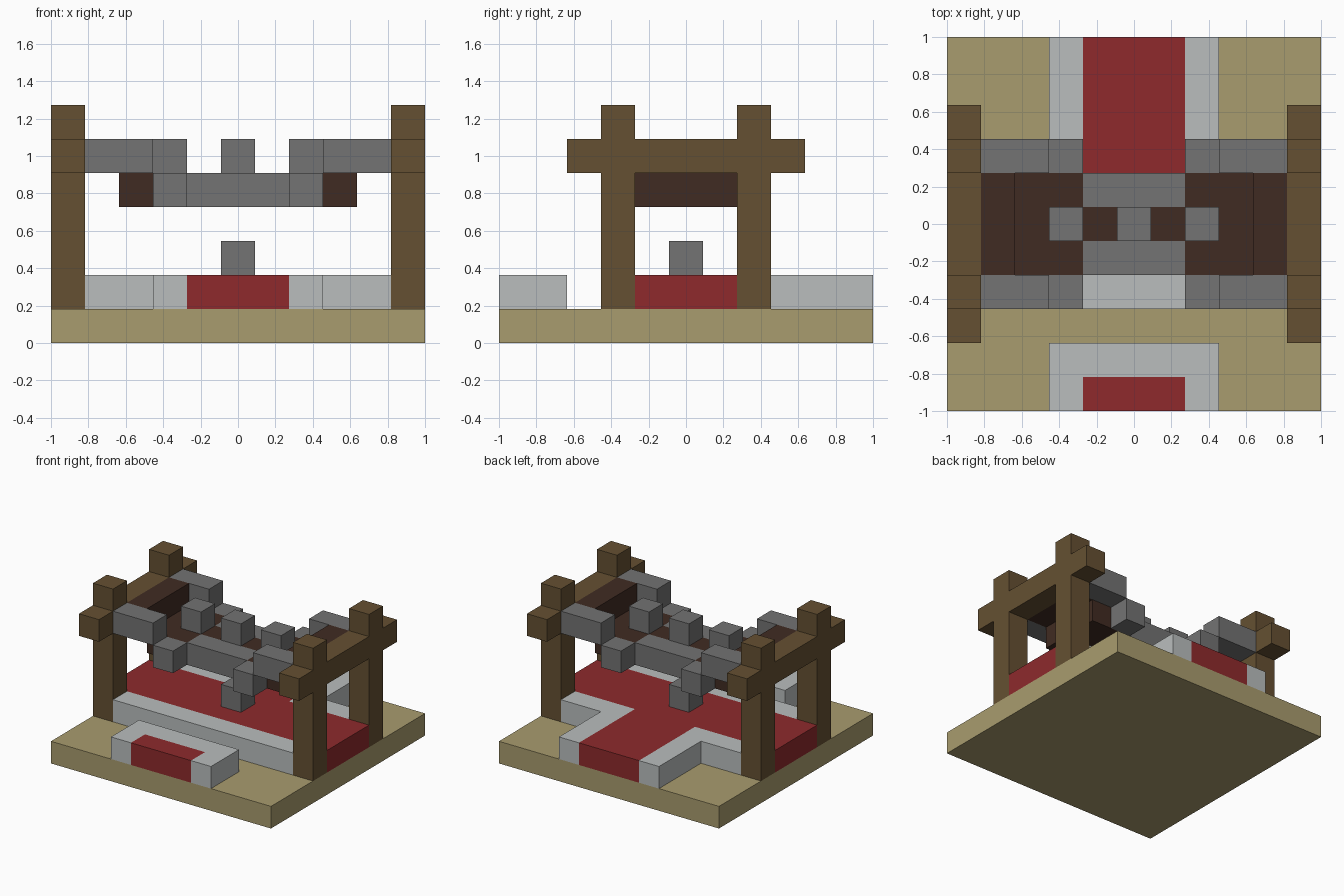
import bpy
import bmesh
from mathutils import Matrix, Vector

old = bpy.data.objects.get("Cube")
if old:
    bpy.data.objects.remove(old, do_unlink=True)

U = 2 / 11  # edge of one block


def make_material(name, rgb):
    """Flat material from 0-255 display values."""
    linear = [((c / 255 + 0.055) / 1.055) ** 2.4 for c in rgb] + [1]
    mat = bpy.data.materials.new(name)
    mat.use_nodes = True
    mat.diffuse_color = linear
    mat.node_tree.nodes["Principled BSDF"].inputs["Base Color"].default_value = linear
    return mat


sand = make_material("sand", (169, 156, 110))
red = make_material("red_carpet", (142, 42, 44))
pale = make_material("pale_stone", (186, 190, 190))
grey = make_material("grey_stone", (115, 115, 115))
wood = make_material("brown_wood", (101, 80, 50))
dark = make_material("dark_wood", (64, 43, 34))


def blocks(name, mat, *spans, mirror=""):
    """Boxes from inclusive block spans (x0, x1, y0, y1, z0, z1), mirrored over x and/or y."""
    bm = bmesh.new()
    for sx in ((1, -1) if "x" in mirror else (1,)):
        for sy in ((1, -1) if "y" in mirror else (1,)):
            for x0, x1, y0, y1, z0, z1 in spans:
                centre = Vector((sx * (x0 + x1) / 2, sy * (y0 + y1) / 2, (z0 + z1 + 1) / 2)) * U
                size = Vector((x1 - x0 + 1, y1 - y0 + 1, z1 - z0 + 1)) * U
                bmesh.ops.create_cube(bm, size=1, matrix=Matrix.Translation(centre) @ Matrix.Diagonal(size.to_4d()))
    mesh = bpy.data.meshes.new(name)
    bm.to_mesh(mesh)
    bm.free()
    mesh.materials.append(mat)
    obj = bpy.data.objects.new(name, mesh)
    bpy.context.collection.objects.link(obj)
    return obj


# Ground slab
blocks("base", sand, (-5, 5, -5, 5, 0, 0))

# Front step with inset carpet
blocks("step_stone", pale, (-2, 2, -4, -4, 1, 1), (-2, -2, -5, -5, 1, 1), (2, 2, -5, -5, 1, 1))
blocks("step_carpet", red, (-1, 1, -5, -5, 1, 1))

# Raised floor: T-shaped carpet with stone edging
blocks("floor_carpet", red, (-5, 5, -1, 1, 1, 1), (-1, 1, 2, 5, 1, 1))
blocks("front_edging", pale, (-4, 4, -2, -2, 1, 1))
blocks("back_edging", pale, (2, 4, 2, 2, 1, 1), (2, 2, 3, 5, 1, 1), mirror="x")
blocks("pedestal", grey, (0, 0, 0, 0, 2, 2))

# Side frames
blocks("posts", wood, (5, 5, 2, 2, 1, 6), mirror="xy")
blocks("side_beams", wood, (5, 5, -1, 1, 5, 5), mirror="x")
blocks("beam_ends", wood, (5, 5, 3, 3, 5, 5), mirror="xy")

# Sagging roof
blocks("roof_upper_planks", dark, (4, 4, -1, 1, 5, 5), mirror="x")
blocks("roof_lower_planks", dark, (2, 3, -1, 1, 4, 4), mirror="x")
blocks("roof_middle_plank", dark, (-1, 1, 0, 0, 4, 4))
blocks("eaves_upper", grey, (3, 4, 2, 2, 5, 5), mirror="xy")
blocks("eaves_lower", grey, (2, 2, 2, 2, 4, 4), mirror="xy")
blocks("eaves_middle", grey, (-1, 1, 1, 1, 4, 4), mirror="y")

# Studs along the ridge
blocks("ridge_side_studs", grey, (2, 2, 0, 0, 5, 5), mirror="x")
blocks("ridge_centre_stud", grey, (0, 0, 0, 0, 5, 5))
